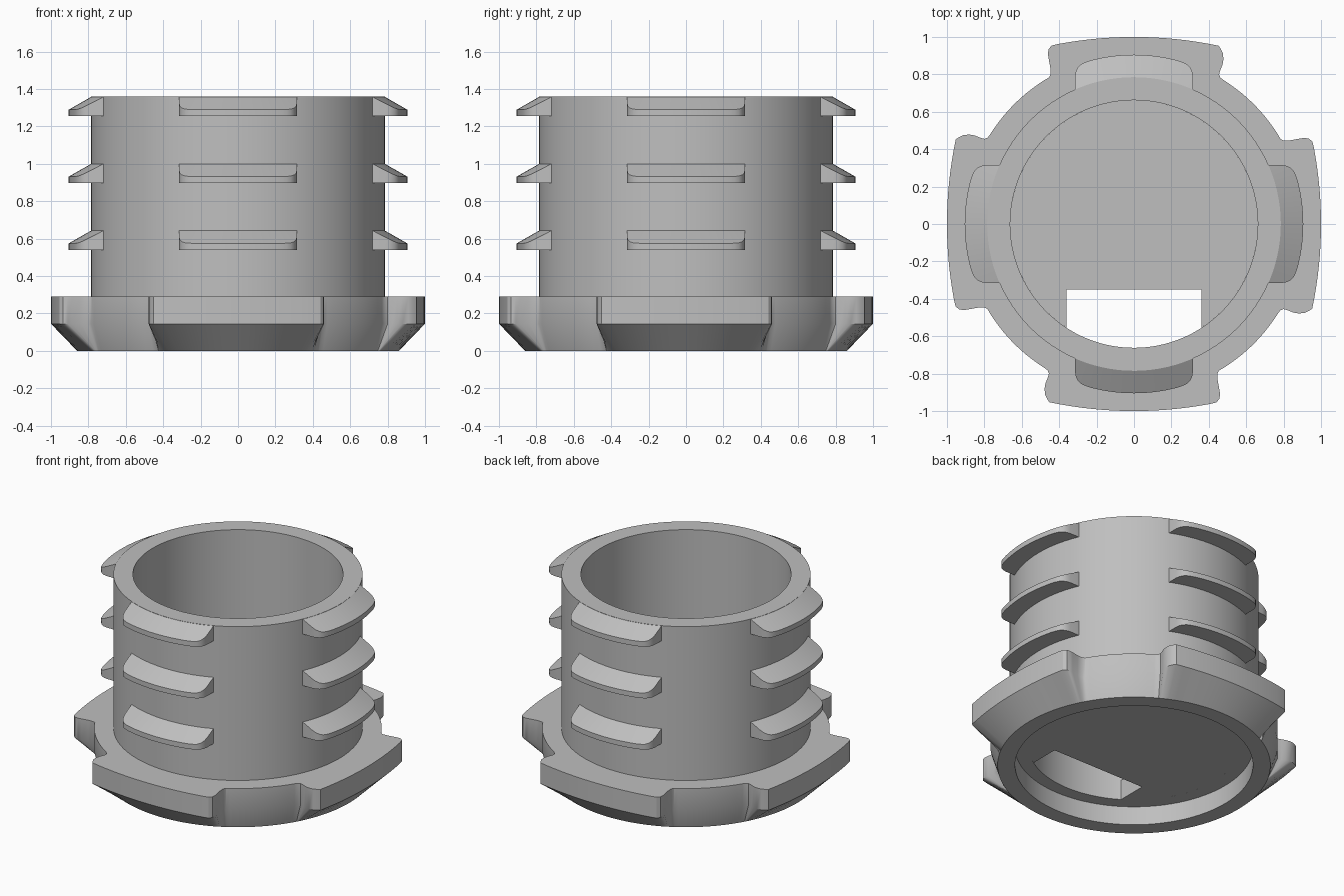
import bpy, bmesh
from math import sin, cos, asin, atan2, hypot, pi, radians

cube = bpy.data.objects.get("Cube")
if cube:
    bpy.data.objects.remove(cube)

grey = bpy.data.materials.new("plain grey")
grey.use_nodes = True
COLOUR = (0.52, 0.52, 0.52, 1)
grey.diffuse_color = COLOUR
grey.node_tree.nodes["Principled BSDF"].inputs["Base Color"].default_value = COLOUR


def finish(bm, name):
    bmesh.ops.remove_doubles(bm, verts=bm.verts, dist=0.0001)
    bmesh.ops.recalc_face_normals(bm, faces=bm.faces)
    mesh = bpy.data.meshes.new(name)
    bm.to_mesh(mesh)
    bm.free()
    mesh.materials.append(grey)
    obj = bpy.data.objects.new(name, mesh)
    bpy.context.collection.objects.link(obj)
    bpy.ops.object.select_all(action='DESELECT')
    obj.select_set(True)
    bpy.context.view_layer.objects.active = obj
    bpy.ops.object.shade_smooth_by_angle(angle=radians(32))
    return obj


def loft(bm, rings, closed):
    """Join equal-length rings of points with quads."""
    loops = [[bm.verts.new(p) for p in ring] for ring in rings]
    n = len(loops[0])
    for a, b in zip(loops, loops[1:]):
        for i in range(n if closed else n - 1):
            j = (i + 1) % n
            bm.faces.new((a[i], a[j], b[j], b[i]))
    return loops


def polar(r, a):
    return r * cos(a), r * sin(a)


# Flange outline: one lug facing +y plus the recess after it, turned four times
NOTCH_R, LUG_R = 0.906, 2.2
right_end = [(0.478, 0.77), (0.462, 0.782), (0.455, 0.80), (0.462, 0.825),
             (0.473, 0.85), (0.478, 0.88), (0.476, 0.91), (0.465, 0.935)]
left_end = [(-0.44, 0.954), (-0.457, 0.935), (-0.46, 0.91), (-0.457, 0.888),
            (-0.448, 0.84), (-0.446, 0.80), (-0.455, 0.783), (-0.478, 0.77)]
quarter = list(right_end)
for i in range(16):
    x = 0.452 - 0.86 * i / 15
    quarter.append((x, 1 - LUG_R + (LUG_R**2 - x * x) ** 0.5))
quarter += left_end
start = atan2(0.77, -0.478)
sweep = pi / 2 - 2 * (start - pi / 2)
quarter += [polar(NOTCH_R, start + sweep * i / 10) for i in range(1, 10)]

outline = []
for k in range(4):
    c, s = cos(k * pi / 2), sin(k * pi / 2)
    outline += [(x * c - y * s, x * s + y * c) for x, y in quarter]
angles = [atan2(y, x) for x, y in outline]


def circle(r, z):
    return [(*polar(r, a), z) for a in angles]


def edge(z):
    return [(x, y, z) for x, y in outline]


# Flange and hollow sleeve in one continuous skin, with a shallow recess below
FLOOR_LOW, FLOOR_TOP = 0.13, 0.27
TUBE_R, BORE_R, TOP = 0.785, 0.662, 1.36
bm = bmesh.new()
loft(bm, [circle(BORE_R, FLOOR_LOW), circle(0.75, FLOOR_LOW), circle(0.75, 0),
          circle(0.86, 0), edge(0.145), edge(0.29), circle(TUBE_R, 0.29),
          circle(TUBE_R, TOP), circle(BORE_R, TOP), circle(BORE_R, FLOOR_LOW)], True)
finish(bm, "flanged_sleeve")

# Floor plate with a slot along its front edge
HALF, SLOT_Y = 0.36, -0.35
half_angle = asin(HALF / BORE_R)
first, span = -pi / 2 + half_angle, 2 * pi - 2 * half_angle
plate = [polar(BORE_R, first + span * i / 90) for i in range(91)]
plate += [(-HALF, SLOT_Y), (HALF, SLOT_Y)]
bm = bmesh.new()
low, high = loft(bm, [[(x, y, z) for x, y in plate] for z in (FLOOR_LOW, FLOOR_TOP)], True)
bm.faces.new(low)
bm.faces.new(high)
finish(bm, "slotted_floor")

# Wedge-shaped gripping ribs: three rows on four sides
ROOT, RIB_R, RIB_W = 0.782, 0.905, 0.315
corner = [(RIB_W, (ROOT**2 - RIB_W**2) ** 0.5), (RIB_W, 0.79), (0.311, 0.815),
          (0.30, 0.838), (0.282, 0.855), (0.258, 0.866)]
arc_half = asin(0.23 / RIB_R)
rib = corner + [polar(RIB_R, pi / 2 - arc_half + 2 * arc_half * i / 14) for i in range(15)]
rib += [(-x, y) for x, y in reversed(corner)]


def slope(r):
    return 0.105 - 0.07 * max(0, r - TUBE_R) / (RIB_R - TUBE_R)


for side, label in enumerate(("back", "right", "front", "left")):
    turn = side * pi / 2
    for row, z in enumerate((0.54, 0.897, 1.255)):
        pts = [(hypot(x, y), atan2(y, x) + turn) for x, y in rib]
        root_low = [(*polar(ROOT, a), z) for r, a in pts]
        tip_low = [(*polar(r, a), z) for r, a in pts]
        tip_high = [(*polar(r, a), z + slope(r)) for r, a in pts]
        root_high = [(*polar(ROOT, a), z + slope(ROOT)) for r, a in pts]
        bm = bmesh.new()
        loft(bm, [root_low, tip_low, tip_high, root_high, root_low], False)
        finish(bm, f"{label}_rib_{row + 1}")
